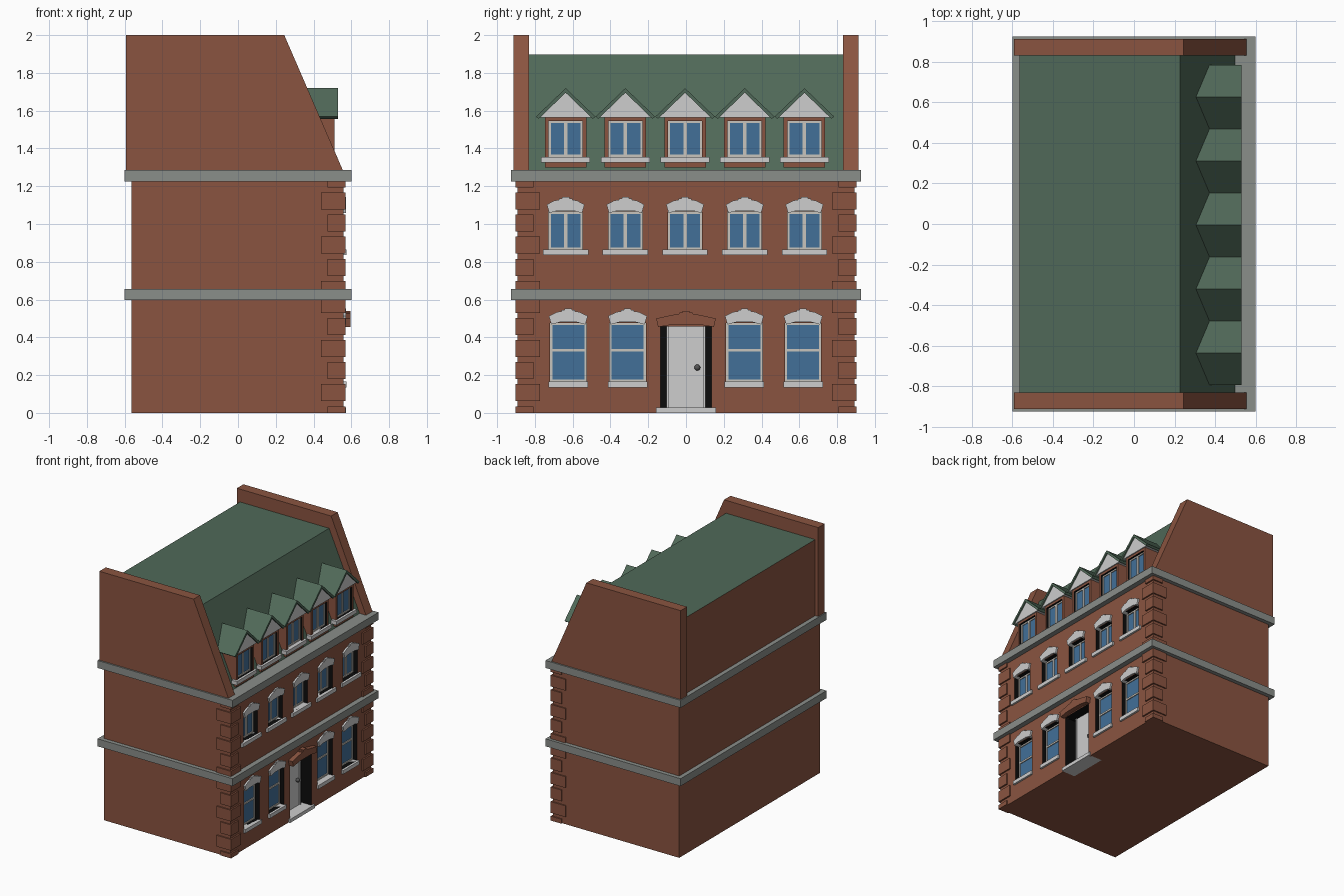
import bpy, bmesh, math
from mathutils import Vector

cube = bpy.data.objects.get("Cube")
if cube:
    bpy.data.objects.remove(cube, do_unlink=True)


def material(name, r, g, b):
    lin = [((c / 255 + 0.055) / 1.055) ** 2.4 for c in (r, g, b)]
    m = bpy.data.materials.new(name)
    m.use_nodes = True
    m.diffuse_color = (*lin, 1)
    m.node_tree.nodes["Principled BSDF"].inputs["Base Color"].default_value = (*lin, 1)
    return m


BRICK = material("red_brick", 138, 84, 64)
STONE = material("grey_stone", 138, 142, 138)
GREEN = material("green_roofing", 80, 105, 88)
WHITE = material("white_trim", 205, 205, 205)
FRAME = material("cream_frame", 200, 197, 190)
GLASS = material("blue_glass", 66, 112, 152)
BLACK = material("black_reveal", 12, 12, 12)
METAL = material("dark_metal", 85, 85, 85)


def prism(axis, profile, a, b):
    """Profile in the (y, z) plane for axis x, or in (x, z) for axis y."""
    if axis == "x":
        return [[(t, p, q) for p, q in profile] for t in (a, b)]
    return [[(p, t, q) for p, q in profile] for t in (a, b)]


def box(x0, x1, y0, y1, z0, z1):
    return prism("x", [(y0, z0), (y1, z0), (y1, z1), (y0, z1)], x0, x1)


def part(name, mat, solids):
    bm = bmesh.new()
    for ends in solids:
        a, b = [[bm.verts.new(v) for v in end] for end in ends]
        bm.faces.new(a)
        bm.faces.new(b[::-1])
        for i in range(len(a)):
            j = (i + 1) % len(a)
            bm.faces.new((a[j], a[i], b[i], b[j]))
    bmesh.ops.recalc_face_normals(bm, faces=bm.faces[:])
    me = bpy.data.meshes.new(name)
    bm.to_mesh(me)
    bm.free()
    me.materials.append(mat)
    ob = bpy.data.objects.new(name, me)
    bpy.context.collection.objects.link(ob)
    return ob


def cut(ob, solids, low, high):
    """Cut openings, then blacken the reveals lying between two x depths."""
    cutter = part("opening_cutter", BLACK, solids)
    mod = ob.modifiers.new("openings", "BOOLEAN")
    mod.operation = "DIFFERENCE"
    mod.solver = "EXACT"
    mod.object = cutter
    bpy.context.view_layer.objects.active = ob
    bpy.ops.object.modifier_apply(modifier=mod.name)
    bpy.data.objects.remove(cutter, do_unlink=True)
    if len(ob.data.materials) < 2:
        ob.data.materials.append(BLACK)
    for f in ob.data.polygons:
        f.material_index = int(low < f.center.x < high)


WALL = 0.558      # facade plane
DORMER = 0.51     # dormer front plane
PITCH = 0.316
columns = [PITCH * i - 0.005 for i in range(-2, 3)]
ground_columns = [-0.623, -0.309, 0.309, 0.62]

# Window specs: name, front plane, depth, centres, half width, bottom, top, sill half width, upright bar
rows = [
    ("ground", WALL, 0.05, ground_columns, 0.096, 0.165, 0.475, 0.105, False),
    ("upper", WALL, 0.05, columns, 0.09, 0.865, 1.065, 0.12, True),
    ("dormer", DORMER, 0.03, columns, 0.09, 1.356, 1.546, 0.13, True),
]


def openings(row):
    _, front, depth, centres, w, z0, z1, _, _ = row
    return [box(front - depth, front + 0.1, c - w, c + w, z0, z1) for c in centres]


# Main walls with window and door openings
walls = part("main_walls", BRICK, [box(-0.565, WALL, -0.893, 0.893, 0, 1.26)])
door_hole = box(WALL - 0.1, WALL + 0.1, -0.134, 0.134, 0.015, 0.458)
cut(walls, openings(rows[0]) + openings(rows[1]) + [door_hole], 0.4, WALL - 0.001)

# Stone bands
part("stone_bands", STONE, [box(-0.6, 0.6, -0.926, 0.926, z, z + 0.06) for z in (0.597, 1.226)])

# Mansard roof, with a brick back wall
roof = part("mansard_roof", GREEN, [prism("y", [(-0.565, 1.28), (0.5, 1.28), (0.227, 1.897), (-0.565, 1.897)], -0.84, 0.84)])
roof.data.materials.append(BRICK)
for f in roof.data.polygons:
    f.material_index = int(f.normal.x < -0.9)

# Raised end gables
gable = [(-0.592, 1.28), (0.557, 1.28), (0.245, 2.0), (-0.592, 2.0)]
part("end_gables", BRICK, [prism("y", gable, s * 0.832, s * 0.914) for s in (-1, 1)])

# Corner quoins, alternately long and short
quoins = []
for floor, ceiling, first in ((0, 0.6, -0.01), (0.655, 1.23, 0.654)):
    for k in range(6):
        mid = first + 0.117 * k
        z0, z1 = max(floor, mid - 0.045), min(ceiling, mid + 0.045)
        long = (k % 2 == 1) == (floor == 0)
        reach = 0.13 if long else 0.095
        for s in (-1, 1):
            y0, y1 = sorted((s * 0.903, s * (0.903 - reach)))
            quoins.append(box(0.57 - reach, 0.57, y0, y1, z0, z1))
part("corner_quoins", BRICK, quoins)

# Dormer bodies
bodies = part("dormer_bodies", BRICK, [box(0.35, DORMER, c - 0.11, c + 0.11, 1.3, 1.58) for c in columns])
cut(bodies, openings(rows[2]), 0.47, DORMER - 0.001)

# Dormer roofs and pediments
half = [(0.158, 1.568), (0.143, 1.557), (0, 1.695), (-0.143, 1.557), (-0.158, 1.568), (0, 1.719)]
part("dormer_roofs", GREEN, [prism("x", [(c + y, z) for y, z in half], 0.28, 0.53) for c in columns])
part("dormer_pediments", WHITE,
     [prism("x", [(c - 0.138, 1.565), (c + 0.138, 1.565), (c, 1.698)], 0.36, 0.519) for c in columns])

# Glass, frames and sills
for name, front, depth, centres, w, z0, z1, sill, upright in rows:
    back = front - depth
    glass, frames, sills = [], [], []
    mid = (z0 + z1) / 2 + 0.012
    for c in centres:
        glass.append(box(back - 0.01, back + 0.007, c - w, c + w, z0, z1))
        strips = [(c - w, c - w + 0.011, z0, z1), (c + w - 0.011, c + w, z0, z1),
                  (c - w, c + w, z0, z0 + 0.011), (c - w, c + w, z1 - 0.011, z1)]
        strips.append((c - 0.009, c + 0.009, z0, z1) if upright else (c - w, c + w, mid - 0.007, mid + 0.007))
        frames += [box(back - 0.005, back + 0.014, *s) for s in strips]
        sills.append(box(back, front + 0.016, c - sill, c + sill, z0 - 0.03, z0))
    part(name + "_glass", GLASS, glass)
    part(name + "_frames", FRAME, frames)
    part(name + "_sills", WHITE, sills)


# Flared lintels with keystones
def lintel(c, z, w, flare, front):
    right = [(w, 0), (w + flare, 0.045), (0.06, 0.066), (0.035, 0.07), (0.035, 0.076), (0.019, 0.076), (0.019, 0.085)]
    outline = right + [(-y, h) for y, h in reversed(right)] + [(-w * 0.5, 0.012), (w * 0.5, 0.012)]
    return prism("x", [(c + y, z + h) for y, h in outline], WALL - 0.03, front)


part("ground_lintels", WHITE, [lintel(c, 0.468, 0.09, 0.013, 0.572) for c in ground_columns])
part("upper_lintels", WHITE, [lintel(c, 1.058, 0.087, 0.013, 0.572) for c in columns])
part("door_lintel", BRICK, [lintel(0, 0.455, 0.148, 0.01, 0.595)])

# Door, jambs and step
part("front_door", WHITE, [box(0.45, 0.478, -0.094, 0.094, 0.028, 0.458)])
part("door_jambs", WHITE, [box(0.45, 0.486, s * 0.098 - 0.005, s * 0.098 + 0.005, 0.028, 0.458) for s in (-1, 1)])
part("door_step", WHITE, [box(0.45, 0.572, -0.158, 0.158, 0, 0.028)])

# Door knob
bpy.ops.mesh.primitive_uv_sphere_add(segments=16, ring_count=8, radius=0.016, location=(0.49, 0.06, 0.24))
knob = bpy.context.object
knob.name = "door_knob"
knob.data.materials.append(METAL)
bpy.ops.object.shade_smooth_by_angle()
